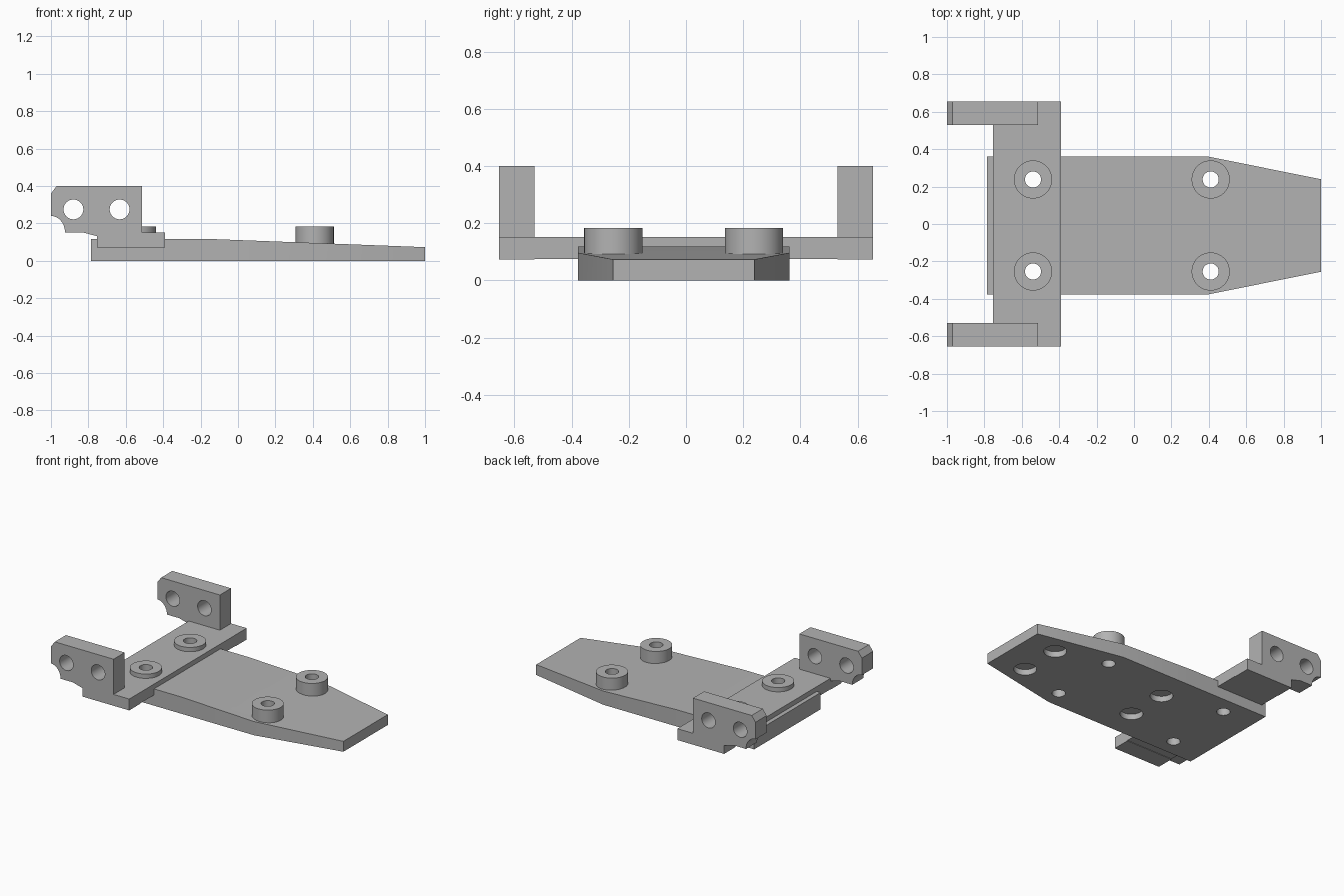
import bpy, bmesh, math
from mathutils import Matrix, Vector

old = bpy.data.objects.get("Cube")
if old:
    bpy.data.objects.remove(old, do_unlink=True)

grey = bpy.data.materials.new("plain grey")
grey.use_nodes = True
color = (0.45, 0.45, 0.45, 1)
grey.diffuse_color = color
grey.node_tree.nodes["Principled BSDF"].inputs["Base Color"].default_value = color

MID = -0.008           # sideways centre of plate and bosses
BOSS_X = (-0.54, 0.41)
BOSS_Y = (MID - 0.246, MID + 0.246)


def finish(bm, name):
    bmesh.ops.recalc_face_normals(bm, faces=bm.faces)
    mesh = bpy.data.meshes.new(name)
    bm.to_mesh(mesh)
    bm.free()
    mesh.materials.append(grey)
    obj = bpy.data.objects.new(name, mesh)
    bpy.context.scene.collection.objects.link(obj)
    return obj


def extrude(name, points, offset):
    """Closed prism from a flat outline and an extrusion vector."""
    bm = bmesh.new()
    face = bm.faces.new([bm.verts.new(p) for p in points])
    res = bmesh.ops.extrude_face_region(bm, geom=[face], use_keep_orig=True)
    verts = [v for v in res["geom"] if isinstance(v, bmesh.types.BMVert)]
    bmesh.ops.translate(bm, verts=verts, vec=offset)
    return finish(bm, name)


def cylinder(name, center, radius, depth, along_y=False):
    bm = bmesh.new()
    turn = Matrix.Rotation(math.pi / 2 if along_y else 0, 4, "X")
    bmesh.ops.create_cone(bm, cap_ends=True, segments=48, radius1=radius, radius2=radius,
                          depth=depth, matrix=Matrix.Translation(center) @ turn)
    return finish(bm, name)


def cut(obj, cutters):
    for c in cutters:
        mod = obj.modifiers.new("hole", "BOOLEAN")
        mod.operation = "DIFFERENCE"
        mod.solver = "EXACT"
        mod.object = c
    bpy.context.view_layer.update()
    graph = bpy.context.evaluated_depsgraph_get()
    mesh = bpy.data.meshes.new_from_object(obj.evaluated_get(graph))
    obj.modifiers.clear()
    obj.data = mesh


# Cutters: screw holes, blind pockets underneath, pin holes through the ears
screws = [cylinder("screw_cutter", (x, y, 0.1), 0.043, 0.6) for x in BOSS_X for y in BOSS_Y]
pockets = [cylinder("pocket_cutter", (x, MID + s * 0.148, 0), 0.073, 0.08)
           for x in (-0.11, 0.77) for s in (-1, 1)]
pins = [cylinder("pin_cutter", (x, 0, 0.275), 0.053, 2, True) for x in (-0.88, -0.633)]

# Base plate: tapered outline, top sloping down towards the narrow end
side = [(-0.785, 0.37), (-0.18, 0.37), (0.39, 0.37), (1.0, 0.247)]
outline = [(x, MID + y, 0) for x, y in side] + [(x, MID - y, 0) for x, y in reversed(side)]
plate = extrude("base_plate", outline, (0, 0, 0.118))
bm = bmesh.new()
bm.from_mesh(plate.data)
top = [f for f in bm.faces if f.normal.z > 0.9]
ends = [v for f in top for v in f.verts if abs(v.co.x + 0.18) < 0.01]
bmesh.ops.connect_verts(bm, verts=ends)
for v in bm.verts:
    if v.co.z > 0.1 and v.co.x > -0.18:
        v.co.z -= 0.038 * (v.co.x + 0.18)
bm.to_mesh(plate.data)
bm.free()
cut(plate, screws + pockets)

# Cross bar
bar = extrude("cross_bar", [(-0.755, -0.53, 0.075), (-0.39, -0.53, 0.075),
                            (-0.39, 0.53, 0.075), (-0.755, 0.53, 0.075)], (0, 0, 0.077))
cut(bar, screws)

# Hinge ears with a concave lower corner
scoop = [(-1.0 + 0.075 * math.sin(a), 0.152 + 0.088 * math.cos(a))
         for a in [i * math.pi / 16 for i in range(9)]]
profile = scoop + [(-0.83, 0.152), (-0.755, 0.132), (-0.755, 0.072), (-0.39, 0.072),
                   (-0.39, 0.152), (-0.512, 0.152), (-0.512, 0.4), (-0.97, 0.4), (-1.0, 0.36)]
for name, s in (("left_ear", 1), ("right_ear", -1)):
    ear = extrude(name, [(x, s * 0.53, z) for x, z in profile], (0, s * 0.124, 0))
    cut(ear, pins)

# Screw bosses
for i, x in enumerate(BOSS_X):
    for j, y in enumerate(BOSS_Y):
        boss = cylinder("%s_boss_%d" % (("rear", "tip")[i], j + 1), (x, y, 0.13), 0.102, 0.105)
        cut(boss, screws)

for c in screws + pockets + pins:
    bpy.data.objects.remove(c, do_unlink=True)

# Smooth the round walls, keep the edges sharp
bpy.ops.object.select_all(action="DESELECT")
for obj in bpy.context.scene.collection.objects:
    if obj.type == "MESH" and obj.data.materials and obj.data.materials[0] == grey:
        obj.select_set(True)
        bpy.context.view_layer.objects.active = obj
bpy.ops.object.shade_smooth_by_angle(angle=math.radians(25))
